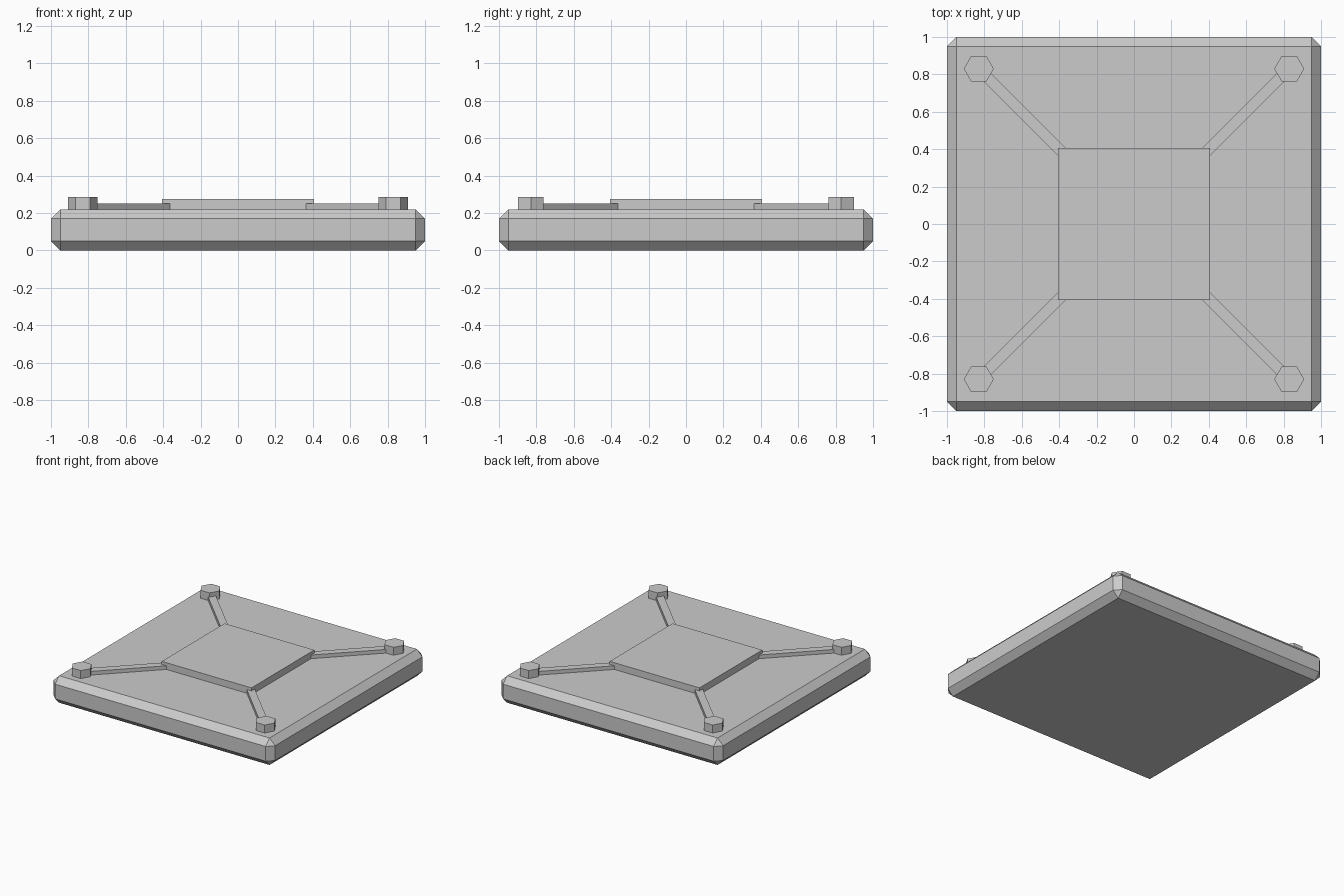
import bpy, bmesh, math
from mathutils import Matrix

if "Cube" in bpy.data.objects:
    bpy.data.objects.remove(bpy.data.objects["Cube"])

grey = bpy.data.materials.new("plain_grey")
grey.diffuse_color = (0.6, 0.6, 0.6, 1)
grey.use_nodes = True
grey.node_tree.nodes["Principled BSDF"].inputs["Base Color"].default_value = grey.diffuse_color


def finish(name, bm):
    mesh = bpy.data.meshes.new(name)
    bm.to_mesh(mesh)
    bm.free()
    mesh.materials.append(grey)
    obj = bpy.data.objects.new(name, mesh)
    bpy.context.collection.objects.link(obj)
    return obj


def box(name, size, centre, angle=0.0, bevel=0.0):
    bm = bmesh.new()
    m = (Matrix.Translation(centre) @ Matrix.Rotation(angle, 4, 'Z')
         @ Matrix.Diagonal((*size, 1)))
    bmesh.ops.create_cube(bm, size=1, matrix=m)
    if bevel:
        bmesh.ops.bevel(bm, geom=bm.edges[:], offset=bevel, segments=1,
                        affect='EDGES', profile=0.5)
    return finish(name, bm)


# Chamfered floor slab
box("base_slab", (2, 2, 0.22), (0, 0, 0.11), bevel=0.05)

# Raised square in the middle
box("centre_plate", (0.81, 0.81, 0.075), (0, 0, 0.2375))

# Diagonal ribs and hexagonal bolts at each corner
for i in range(4):
    a = math.radians(45 + 90 * i)
    c, s = math.cos(a), math.sin(a)
    inner, outer = 0.5, 0.83 * math.sqrt(2)
    mid = (inner + outer) / 2
    box("rib_%d" % (i + 1), (outer - inner, 0.06, 0.05),
        (mid * c, mid * s, 0.225), a)

    bm = bmesh.new()
    # hexagon points lie along x
    m = (Matrix.Translation((outer * c, outer * s, 0.2425))
         @ Matrix.Rotation(math.radians(90), 4, 'Z'))
    bmesh.ops.create_cone(bm, cap_ends=True, segments=6, radius1=0.08,
                          radius2=0.08, depth=0.085, matrix=m)
    finish("corner_bolt_%d" % (i + 1), bm)
